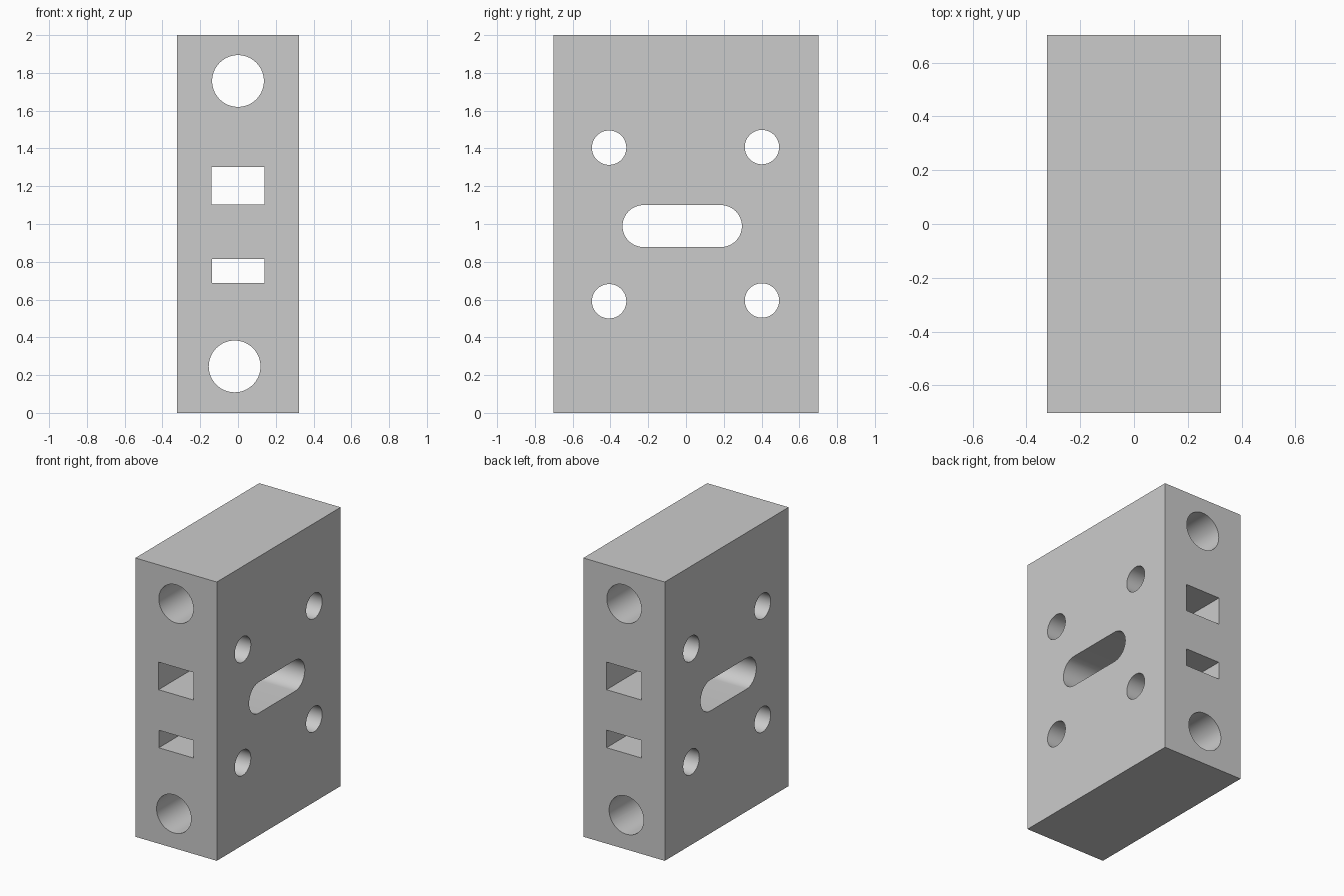
import bpy, bmesh
from math import sin, cos, pi

if "Cube" in bpy.data.objects:
    bpy.data.objects.remove(bpy.data.objects["Cube"])


def arc_loop(u, v, r, half=0.0, n=64):
    """Circle profile, or a stadium when half (straight half length) > 0."""
    pts = []
    for side, start in ((1, -pi / 2), (-1, pi / 2)):
        steps = n // 2 + (1 if half else 0)
        for i in range(steps):
            a = start + pi * i / (n // 2)
            pts.append((u + side * half + r * cos(a), v + r * sin(a)))
    return pts


def rect_loop(u0, u1, v0, v1):
    return [(u0, v0), (u1, v0), (u1, v1), (u0, v1)]


def add_prism(bm, profile, axis, reach=1.0):
    """Extrude a (u, z) profile along the x or y axis."""
    def place(u, z, d):
        return (d, u, z) if axis == 'x' else (u, d, z)
    face = bm.faces.new([bm.verts.new(place(u, z, -reach)) for u, z in profile])
    ext = bmesh.ops.extrude_face_region(bm, geom=[face])
    for v in ext['geom']:
        if isinstance(v, bmesh.types.BMVert):
            v.co['xy'.index(axis)] = reach


def make_object(name, bm):
    bmesh.ops.recalc_face_normals(bm, faces=bm.faces)
    mesh = bpy.data.meshes.new(name)
    bm.to_mesh(mesh)
    bm.free()
    obj = bpy.data.objects.new(name, mesh)
    bpy.context.collection.objects.link(obj)
    return obj


# solid block
bm = bmesh.new()
add_prism(bm, rect_loop(-0.702, 0.702, 0.0, 2.0), 'x', 0.323)
block = make_object("drilled_block", bm)

# front to back openings: two bores and two rectangular windows
cut = bmesh.new()
add_prism(cut, arc_loop(0.0, 1.757, 0.137), 'y')
add_prism(cut, arc_loop(-0.018, 0.246, 0.137), 'y')
add_prism(cut, rect_loop(-0.139, 0.139, 1.104, 1.302), 'y')
add_prism(cut, rect_loop(-0.137, 0.139, 0.688, 0.814), 'y')

# side to side openings: four bolt holes and a rounded slot
for y, z in ((-0.407, 1.404), (0.402, 1.407), (-0.407, 0.591), (0.402, 0.595)):
    add_prism(cut, arc_loop(y, z, 0.091), 'x')
add_prism(cut, arc_loop(-0.02, 0.989, 0.111, half=0.205), 'x')
cutter = make_object("hole_cutter", cut)
cutter.hide_render = True

# cut the openings
mod = block.modifiers.new("openings", 'BOOLEAN')
mod.operation = 'DIFFERENCE'
mod.solver = 'EXACT'
mod.object = cutter
bpy.context.view_layer.objects.active = block
block.select_set(True)
bpy.ops.object.modifier_apply(modifier=mod.name)
bpy.data.objects.remove(cutter)

# smooth bores, sharp edges
bpy.ops.object.shade_smooth_by_angle(angle=pi / 6)
